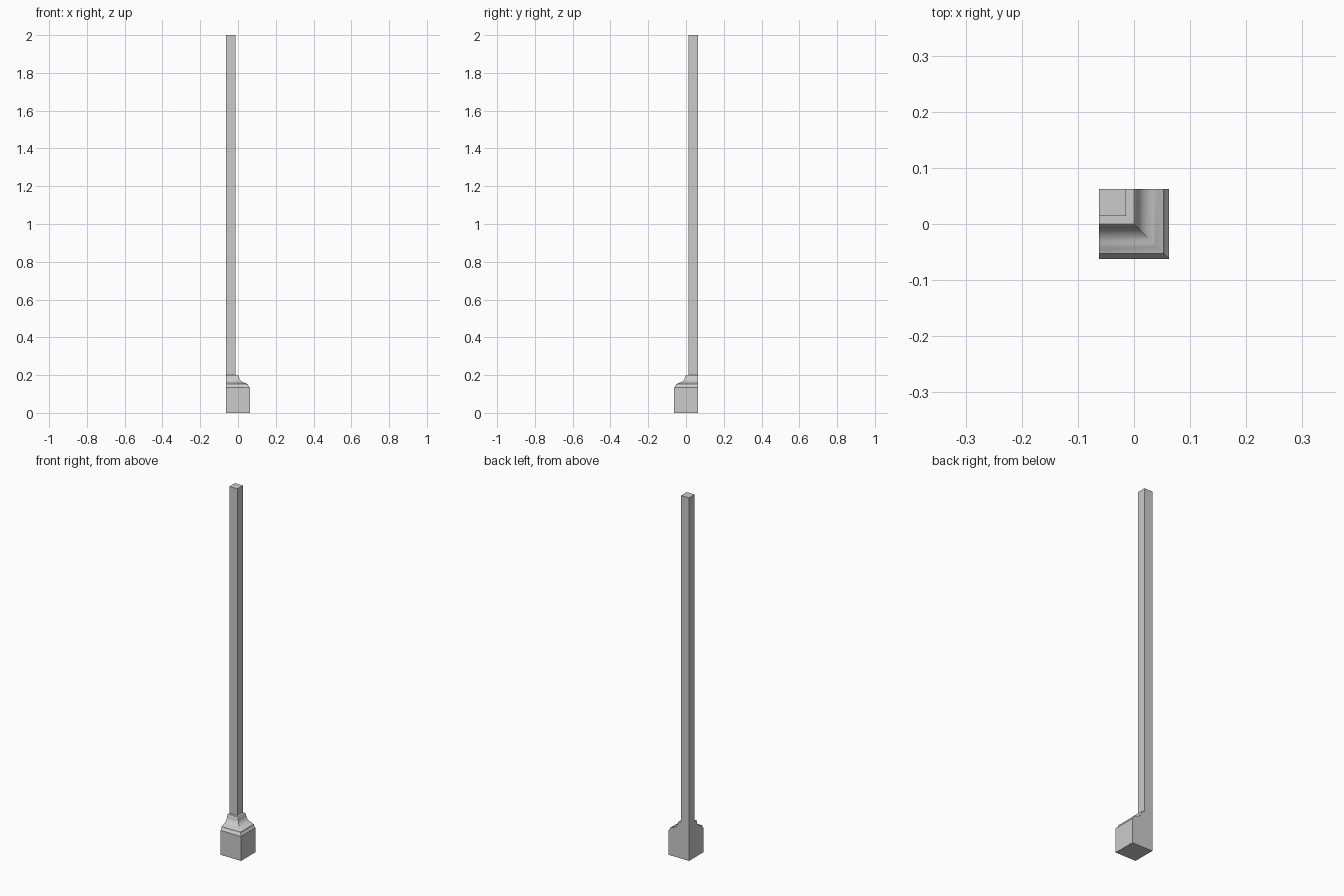
import bpy, bmesh, math

if "Cube" in bpy.data.objects:
    bpy.data.objects.remove(bpy.data.objects["Cube"])

H = 0.0625  # half width of the base


def corner_loft(name, profile, smooth=False):
    """Stack square sections sharing the back-left corner; profile = (x edge, z)."""
    bm = bmesh.new()
    rings = []
    for x, z in profile:
        pts = [(-H, H), (-H, -x), (x, -x), (x, H)]
        rings.append([bm.verts.new((px, py, z)) for px, py in pts])
    for a, b in zip(rings, rings[1:]):
        for i in range(4):
            j = (i + 1) % 4
            bm.faces.new((a[i], a[j], b[j], b[i]))
    bm.faces.new(rings[0][::-1])
    bm.faces.new(rings[-1])
    # merge the flat back and left sides into single faces
    bmesh.ops.dissolve_limit(bm, angle_limit=0.001, verts=bm.verts[:], edges=bm.edges[:])
    bmesh.ops.recalc_face_normals(bm, faces=bm.faces[:])
    me = bpy.data.meshes.new(name)
    bm.to_mesh(me)
    bm.free()
    ob = bpy.data.objects.new(name, me)
    bpy.context.collection.objects.link(ob)
    if smooth:
        bpy.ops.object.select_all(action='DESELECT')
        ob.select_set(True)
        bpy.context.view_layer.objects.active = ob
        bpy.ops.object.shade_smooth_by_angle(angle=math.radians(30))
    return ob


# Plinth: block, chamfer, small fillet step
plinth = [(H, 0), (H, 0.135), (0.0555, 0.143), (0.0535, 0.147),
          (0.0525, 0.152), (0.0465, 0.154)]

# Cove sweeping up to the shaft, as an elliptical arc
cove = []
for i in range(9):
    t = math.radians(8 + 78 * i / 8)
    cove.append((0.046 - 0.040 * math.sin(t), 0.190 - 0.032 * math.cos(t)))

# Rounded top lip
lip = [(0.0045, 0.194), (0.0025, 0.1975), (0.0, 0.2)]
corner_loft("moulded_base", plinth + cove + lip, smooth=True)

# Tall square shaft
corner_loft("shaft", [(-0.014, 0.2), (-0.014, 2.0)])
